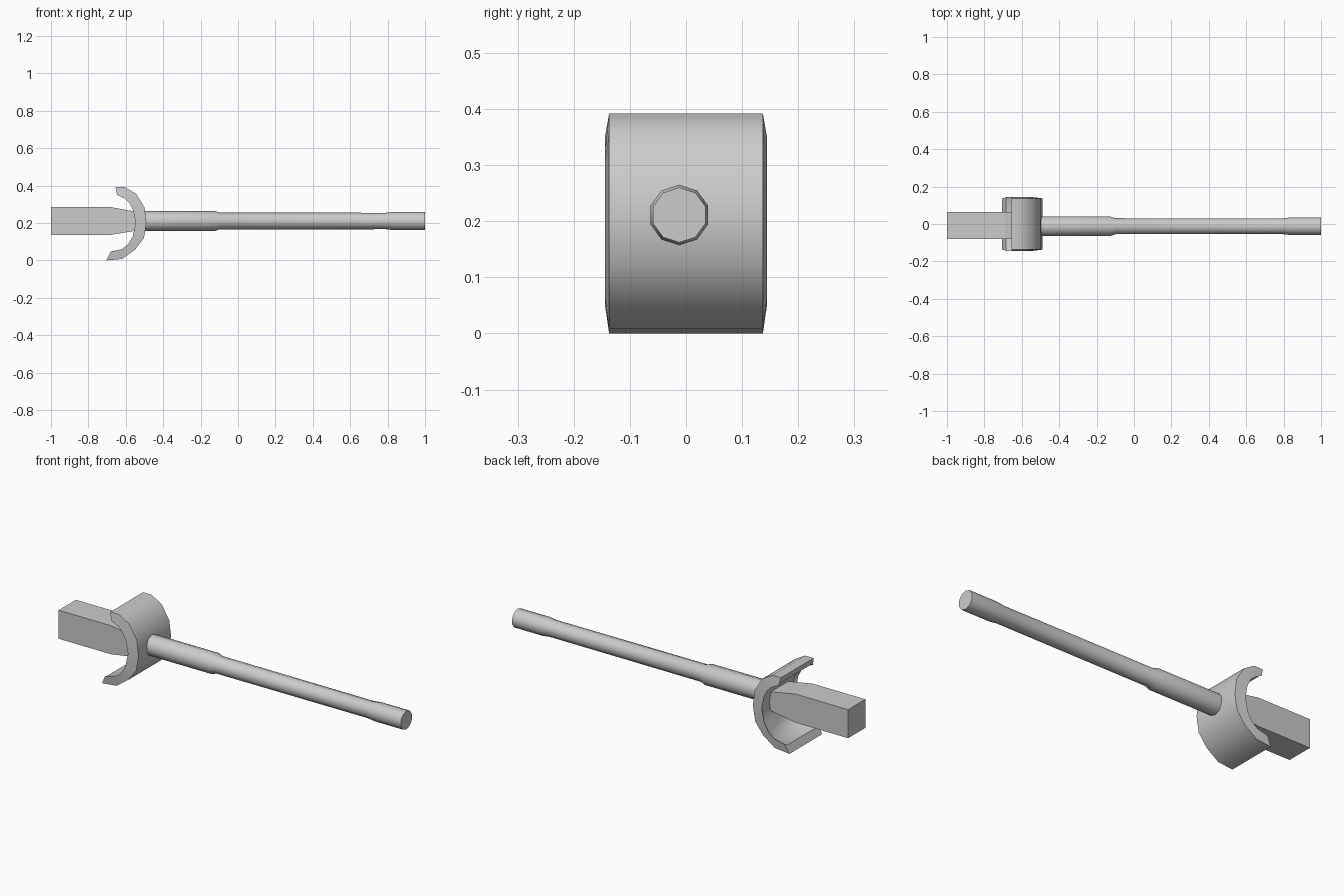
import bpy, bmesh, math

if "Cube" in bpy.data.objects:
    bpy.data.objects.remove(bpy.data.objects["Cube"])

CY, CZ = -0.012, 0.211


def loft(name, rings, smooth=None):
    """Skin equal-length closed rings and cap both ends."""
    bm = bmesh.new()
    loops = [[bm.verts.new(p) for p in ring] for ring in rings]
    for a, b in zip(loops, loops[1:]):
        n = len(a)
        for i in range(n):
            j = (i + 1) % n
            bm.faces.new((a[i], a[j], b[j], b[i]))
    bm.faces.new(loops[0])
    bm.faces.new(loops[-1])
    bmesh.ops.recalc_face_normals(bm, faces=bm.faces)
    mesh = bpy.data.meshes.new(name)
    bm.to_mesh(mesh)
    bm.free()
    obj = bpy.data.objects.new(name, mesh)
    bpy.context.collection.objects.link(obj)
    if smooth:
        bpy.ops.object.select_all(action='DESELECT')
        bpy.context.view_layer.objects.active = obj
        obj.select_set(True)
        bpy.ops.object.shade_smooth_by_angle(angle=math.radians(smooth))
    return obj


# Ten-sided handle with a thick collar, slim shaft and flared butt
def decagon(x, r):
    return [(x, CY + r * math.sin(i * math.tau / 10), CZ + r * math.cos(i * math.tau / 10))
            for i in range(10)]


handle_profile = [(-0.54, 0.054), (-0.125, 0.054), (-0.10, 0.045),
                  (0.79, 0.044), (0.835, 0.049), (1.0, 0.049)]
loft("handle", [decagon(x, r) for x, r in handle_profile], 40)


# Square hammer block narrowing in height toward the handle
def block_section(x, z0, z1):
    return [(x, -0.08, z0), (x, 0.065, z0), (x, 0.065, z1), (x, -0.08, z1)]


loft("hammer_block", [block_section(-1.0, 0.135, 0.287),
                      block_section(-0.69, 0.135, 0.287),
                      block_section(-0.53, 0.162, 0.258)])

# Curved guard: outer and inner arcs, with a shallow recess inside its rims
outer = [(-0.655, 0.392), (-0.605, 0.392), (-0.545, 0.357), (-0.50, 0.283), (-0.49, 0.20),
         (-0.503, 0.12), (-0.55, 0.058), (-0.62, 0.008), (-0.705, 0.0)]
inner = [(-0.647, 0.352), (-0.605, 0.33), (-0.58, 0.307), (-0.56, 0.268), (-0.547, 0.20),
         (-0.563, 0.128), (-0.588, 0.086), (-0.622, 0.060), (-0.68, 0.048)]
rings = []
for (ox, oz), (ix, iz) in zip(outer, inner):
    rx, rz = ix + 0.2 * (ox - ix), iz + 0.2 * (oz - iz)
    rings.append([(ox, -0.137, oz), (ix, -0.144, iz), (rx, -0.130, rz),
                  (rx, 0.130, rz), (ix, 0.144, iz), (ox, 0.137, oz)])
loft("curved_guard", rings, 35)
